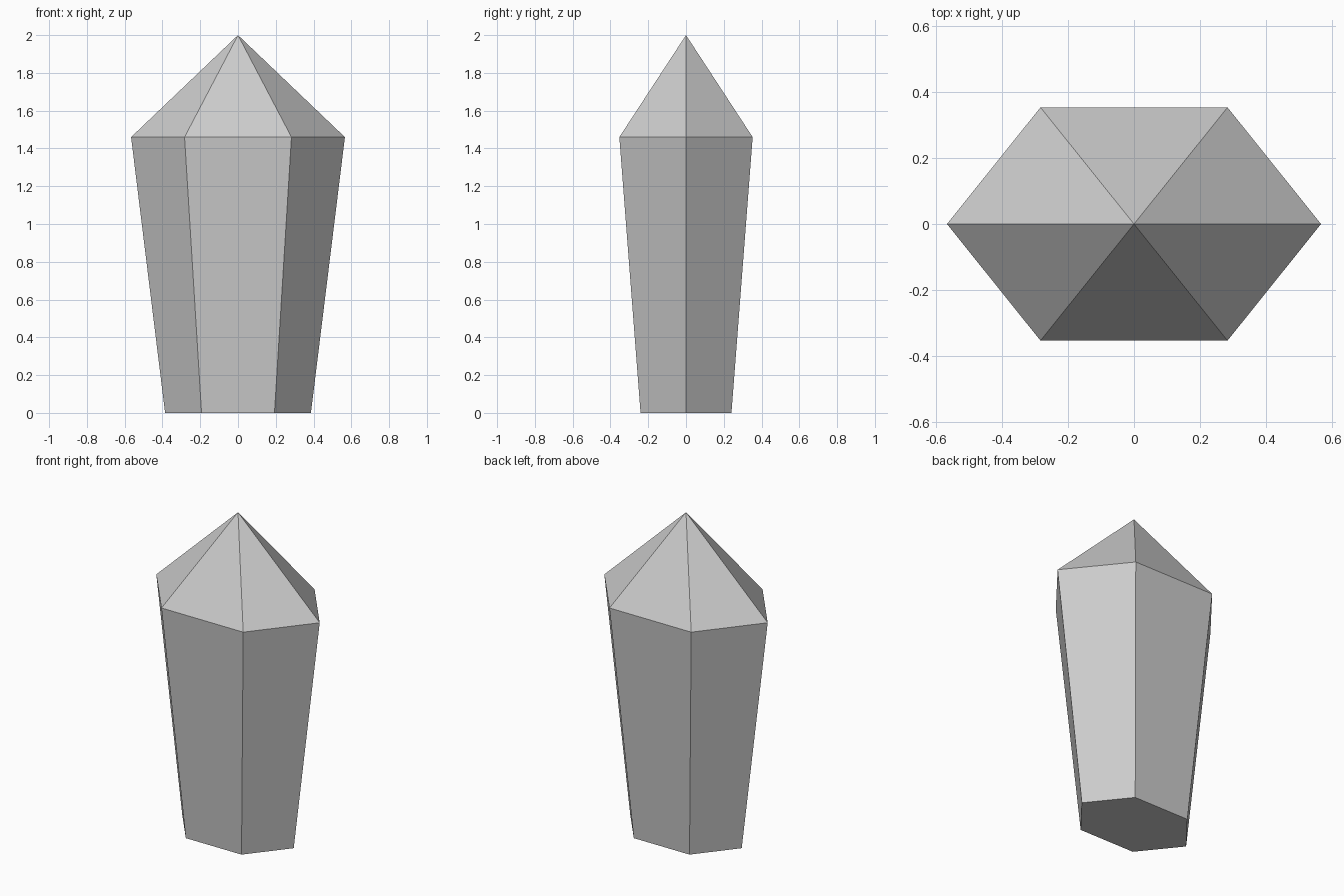
import bpy, bmesh
from math import cos, sin, tau

if "Cube" in bpy.data.objects:
    bpy.data.objects.remove(bpy.data.objects["Cube"])

SIDES = 6
FLATTEN = 0.72                       # depth relative to a regular hexagon
RINGS = [(0.386, 0.0), (0.566, 1.46)]  # (radius, height)
TIP = 2.0

bm = bmesh.new()


def ring(radius, z):
    return [bm.verts.new((radius * cos(tau * i / SIDES),
                          radius * sin(tau * i / SIDES) * FLATTEN, z))
            for i in range(SIDES)]


base, shoulder = [ring(r, z) for r, z in RINGS]
tip = bm.verts.new((0, 0, TIP))

# Flat underside
bm.faces.new(base[::-1])

# Flaring shaft and pointed cap
for i in range(SIDES):
    j = (i + 1) % SIDES
    bm.faces.new((base[i], base[j], shoulder[j], shoulder[i]))
    bm.faces.new((shoulder[i], shoulder[j], tip))

mesh = bpy.data.meshes.new("crystal")
bm.to_mesh(mesh)
bm.free()
bpy.context.collection.objects.link(bpy.data.objects.new("crystal", mesh))
